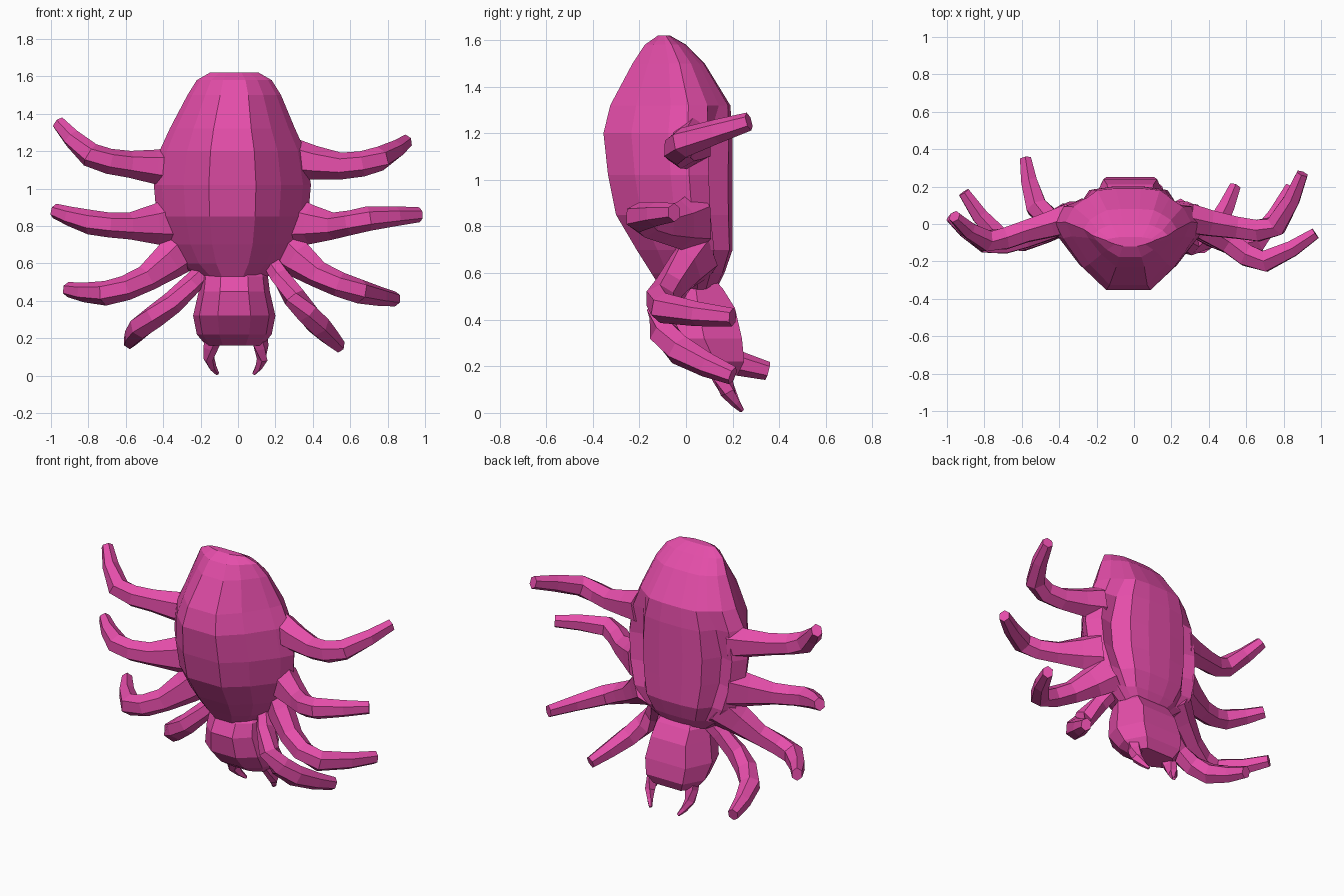
import bpy, bmesh
from math import cos, sin, pi
from mathutils import Vector

pink = bpy.data.materials.new("pink")
pink.diffuse_color = (0.78, 0.075, 0.40, 1)


def loft(name, rings):
    """Flat-shaded skin through closed rings of points, capped at both ends."""
    bm = bmesh.new()
    rows = [[bm.verts.new(p) for p in r] for r in rings]
    n = len(rows[0])
    for a, b in zip(rows, rows[1:]):
        for i in range(n):
            j = (i + 1) % n
            bm.faces.new((a[i], a[j], b[j], b[i]))
    bm.faces.new(rows[0])
    bm.faces.new(rows[-1])
    bmesh.ops.recalc_face_normals(bm, faces=bm.faces)
    me = bpy.data.meshes.new(name)
    bm.to_mesh(me)
    bm.free()
    me.materials.append(pink)
    ob = bpy.data.objects.new(name, me)
    bpy.context.collection.objects.link(ob)
    return ob


def section(z, cx, w, yf, yb, half, side):
    """Mirrored horizontal section; half = (width share, depth share -1..1)."""
    ys = yf + (yb - yf) * side
    pts = [(u, ys + t * ((yb - ys) if t > 0 else (ys - yf))) for u, t in half]
    right = [(cx + u * w, y, z) for u, y in pts]
    left = [(cx - u * w, y, z) for u, y in reversed(pts)]
    return right + left


# abdomen: tall egg with bulging front, side flange and notched back
body = [  # z, cx, half width, front y, back y, back notch
    (1.62, -0.02, 0.13, -0.12, -0.07, 0), (1.58, -0.02, 0.20, -0.18, 0.00, 0),
    (1.50, -0.02, 0.25, -0.235, 0.08, 0), (1.32, -0.03, 0.335, -0.335, 0.19, 0.1),
    (1.20, -0.03, 0.39, -0.365, 0.20, 0.6), (1.02, -0.03, 0.42, -0.345, 0.20, 1),
    (0.85, -0.03, 0.405, -0.31, 0.20, 1), (0.70, -0.03, 0.36, -0.22, 0.20, 0.8),
    (0.60, -0.03, 0.29, -0.155, 0.165, 0.5), (0.53, -0.03, 0.19, -0.11, 0.13, 0.2)]
rings = []
for z, cx, w, yf, yb, k in body:
    half = [(0.3, -0.97), (0.62, -0.64), (0.9, -0.2), (1, 0.05),
            (0.87, 0.48), (0.66, 0.78 - 0.4 * k), (0.5, 0.95 - 0.05 * k), (0.2, 1)]
    rings.append(section(z, cx, w, yf, yb, half, 0.64))
loft("abdomen", rings)

# head: boxy wedge leaning towards the back
head = [(0.60, -0.02, 0.13, -0.03, 0.10), (0.53, -0.02, 0.18, -0.10, 0.16),
        (0.45, -0.02, 0.19, -0.14, 0.21), (0.32, -0.02, 0.22, -0.12, 0.24),
        (0.22, -0.02, 0.20, -0.03, 0.25), (0.16, -0.02, 0.15, 0.06, 0.22)]
box = [(0.4, -1), (0.85, -0.55), (1, 0.1), (0.65, 1)]
loft("head", [section(*r, box, 0.5) for r in head])


def rounded(P):
    """Adds a point on the smooth curve halfway along each stretch."""
    out = [P[0]]
    for i in range(len(P) - 1):
        a, b = P[i], P[i + 1]
        before = P[i - 1] if i else a
        after = P[i + 2] if i + 2 < len(P) else b
        out += [(a + b) * 0.5625 - (before + after) * 0.0625, b]
    return out


def limb(name, path, radii, sides=6):
    """Tube along a rounded path; radii = (up, side) per point."""
    P = rounded([Vector(p) for p in path])
    R = rounded([Vector(r).to_3d() for r in radii])
    rings = []
    for i, p in enumerate(P):
        t = (P[min(i + 1, len(P) - 1)] - P[max(i - 1, 0)]).normalized()
        s = t.cross(Vector((0, 0.05, 1))).normalized()
        u = s.cross(t)
        rings.append([p + u * R[i].x * sin(a) + s * R[i].y * cos(a)
                      for a in [2 * pi * (k + 0.5) / sides for k in range(sides)]])
    return loft(name, rings)


# legs: flared roots, slim bent tips
legs = {
    "left_leg_1": [(-0.34, 0.03, 1.11), (-0.58, -0.04, 1.13), (-0.79, -0.09, 1.18), (-0.96, 0.04, 1.35)],
    "left_leg_2": [(-0.34, 0.04, 0.82), (-0.58, -0.07, 0.80), (-0.79, -0.10, 0.82), (-0.98, 0.04, 0.88)],
    "left_leg_3": [(-0.28, 0.06, 0.69), (-0.49, -0.05, 0.52), (-0.71, -0.08, 0.44), (-0.91, 0.17, 0.46)],
    "left_leg_4": [(-0.16, 0.04, 0.58), (-0.35, -0.01, 0.39), (-0.52, 0.09, 0.26), (-0.58, 0.35, 0.18)],
    "right_leg_1": [(0.29, 0.03, 1.16), (0.55, -0.02, 1.12), (0.76, -0.01, 1.16), (0.90, 0.27, 1.25)],
    "right_leg_2": [(0.29, 0.04, 0.82), (0.51, -0.10, 0.80), (0.70, -0.20, 0.84), (0.97, -0.05, 0.86)],
    "right_leg_3": [(0.24, 0.06, 0.69), (0.43, -0.07, 0.54), (0.65, -0.10, 0.45), (0.84, 0.20, 0.41)],
    "right_leg_4": [(0.17, 0.03, 0.62), (0.30, -0.11, 0.42), (0.43, -0.03, 0.27), (0.54, 0.20, 0.16)],
}
roots = {"1": (0.11, 0.09), "2": (0.14, 0.09), "3": (0.13, 0.08), "4": (0.05, 0.05)}
for name, path in legs.items():
    mid = (0.062, 0.062) if name[-1] == "4" else (0.072, 0.066)
    limb(name, path, [roots[name[-1]], mid, (0.066, 0.064), (0.04, 0.034)])

# fangs: small inward hooks under the head
for name, s, cx in (("left_fang", -1, -0.015), ("right_fang", 1, -0.01)):
    limb(name, [(cx + s * 0.12, 0.14, 0.20), (cx + s * 0.14, 0.18, 0.09), (cx + s * 0.095, 0.24, 0.01)],
         [(0.05, 0.05), (0.035, 0.03), (0.01, 0.01)], 5)
